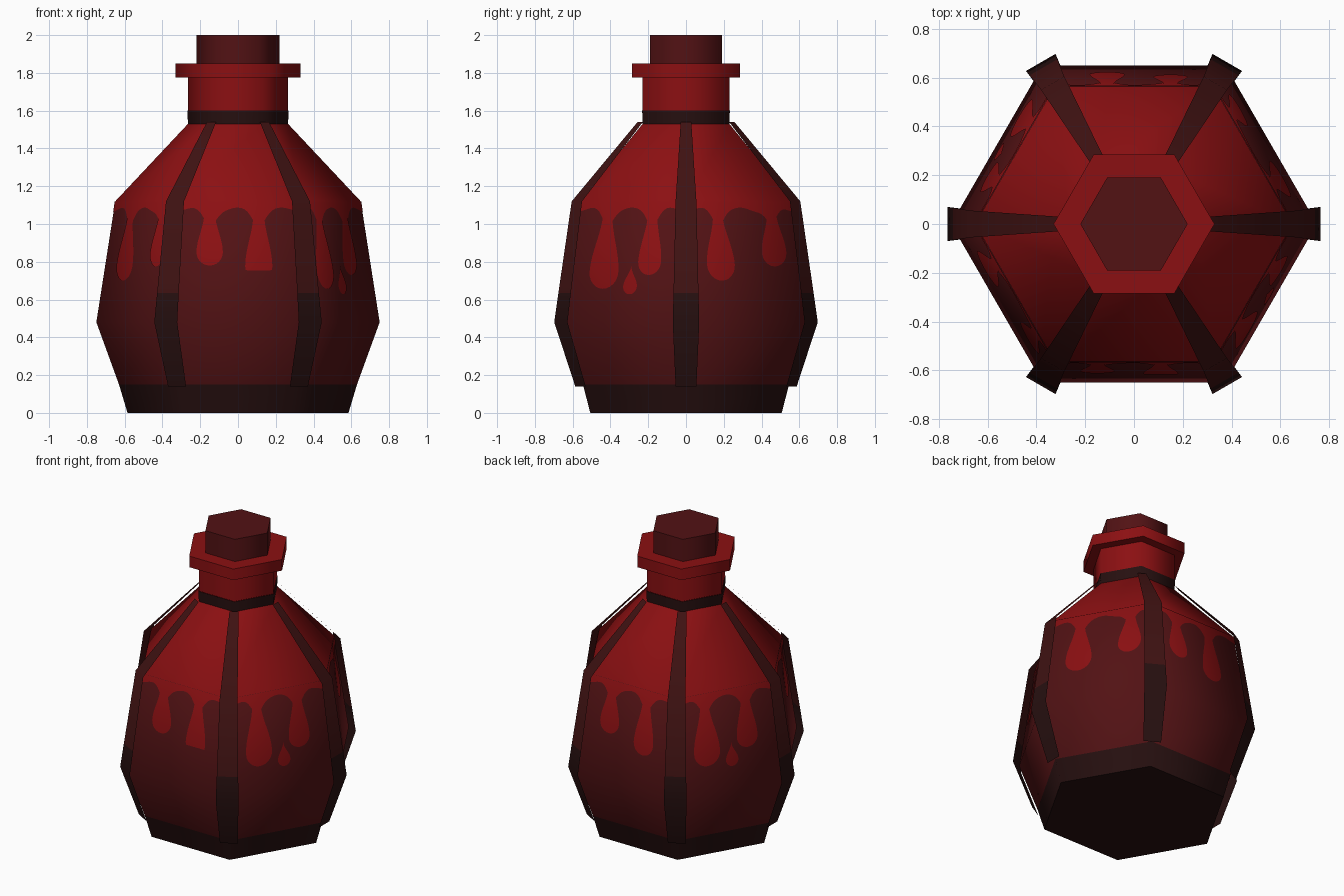
import bpy, math
from mathutils import Vector

cube = bpy.data.objects.get("Cube")
if cube:
    bpy.data.objects.remove(cube, do_unlink=True)


def material(name, r, g, b):
    m = bpy.data.materials.new(name)
    m.use_nodes = True
    m.diffuse_color = (r, g, b, 1)
    m.node_tree.nodes["Principled BSDF"].inputs["Base Color"].default_value = (r, g, b, 1)
    return m


BRIGHT = material("bright red", 0.26, 0.005, 0.006)
DARK = material("dark red", 0.085, 0.006, 0.007)
BROWN = material("dark brown", 0.05, 0.006, 0.006)
BLACK = material("near black", 0.02, 0.005, 0.005)


def add_mesh(name, verts, faces, mats):
    me = bpy.data.meshes.new(name)
    me.from_pydata(verts, [], faces)
    for m in mats:
        me.materials.append(m)
    ob = bpy.data.objects.new(name, me)
    bpy.context.collection.objects.link(ob)
    return ob


def smooth(ob, degrees=65):
    bpy.ops.object.select_all(action="DESELECT")
    ob.select_set(True)
    bpy.context.view_layer.objects.active = ob
    bpy.ops.object.shade_smooth_by_angle(angle=math.radians(degrees))


# Six-sided turned part from (radius, height) pairs; optional end caps
def hex_part(name, profile, mats, bottom=False, top=False):
    verts = [(r * math.cos(k * math.pi / 3), r * math.sin(k * math.pi / 3), z)
             for r, z in profile for k in range(6)]
    faces = [(i * 6 + k, i * 6 + (k + 1) % 6, i * 6 + 6 + (k + 1) % 6, i * 6 + 6 + k)
             for i in range(len(profile) - 1) for k in range(6)]
    if bottom:
        faces.append(tuple(range(5, -1, -1)))
    if top:
        n = len(verts)
        faces.append(tuple(range(n - 6, n)))
    ob = add_mesh(name, verts, faces, mats)
    smooth(ob)
    return ob


# Bottle parts
hex_part("base", [(0.585, 0), (0.63, 0.15)], [BLACK], bottom=True)
body = hex_part("body", [(0.63, 0.15), (0.75, 0.48), (0.65, 1.12), (0.265, 1.53)], [DARK, BRIGHT])
for p in body.data.polygons:
    p.material_index = int(p.center.z > 1.12)
hex_part("neck_ring", [(0.265, 1.53), (0.268, 1.6)], [BLACK])
hex_part("neck", [(0.265, 1.6), (0.265, 1.775)], [BRIGHT])
hex_part("collar", [(0.33, 1.775), (0.33, 1.85)], [BRIGHT], bottom=True, top=True)
hex_part("cork", [(0.22, 1.85), (0.22, 2.0)], [DARK], top=True)

# Flat straps floating just off each corner: (radius, half width, height)
strap = [(0.645, 0.055, 0.14), (0.765, 0.07, 0.48), (0.742, 0.066, 0.635),
         (0.667, 0.055, 1.12), (0.28, 0.028, 1.54)]
for k in range(6):
    a = k * math.pi / 3
    out = Vector((math.cos(a), math.sin(a), 0))
    side = Vector((-math.sin(a), math.cos(a), 0))
    verts = [out * r + side * w * s + Vector((0, 0, z)) for r, w, z in strap for s in (-1, 1)]
    faces = [(2 * i, 2 * i + 1, 2 * i + 3, 2 * i + 2) for i in range(len(strap) - 1)]
    ob = add_mesh(f"corner_strap_{k + 1}", verts, faces, [BLACK, BROWN])
    for p in ob.data.polygons:
        p.material_index = int(p.center.z > 0.63)
    smooth(ob)


def radius_at(z):
    return 0.75 - (z - 0.48) / 0.64 * 0.1


# Outline of one drip: neck widening into a round bulb
def drip_outline(u, top, bulb, half, neck, cut):
    right = []
    for i in range(9):
        s = i / 8
        w = neck + (half - neck) * s * s * (3 - 2 * s)
        right.append((w, top + (bulb - top) * s))
    for i in range(1, 7):
        t = i / 6 * math.pi / 2
        right.append((half * math.cos(t), bulb - half * math.sin(t)))
    left = [(-w, z) for w, z in right[-2::-1]]
    if neck == 0:
        left.pop()
    return [(u + w, max(z, cut)) for w, z in left[::-1] + right[::-1]]


# Drips on one wall as thin painted plates: (position, bulb height, half width)
def paint_wall(name, degrees, drips, drop=None, cut=0):
    a = math.radians(degrees)
    pts, faces = [], []
    # wavy lower edge of the bright coat
    n = 40
    for i in range(n + 1):
        f = i / n * 2 - 1
        low = 1.075 + 0.012 * math.cos(f * 9)
        u = f * radius_at(1.08) / 2
        for d in drips:
            low -= 0.075 * math.exp(-((u - d[0]) / 0.045) ** 2)
        pts += [(f * radius_at(1.12) / 2, 1.12, 0.003), (u, low, 0.003)]
    faces += [(2 * i, 2 * i + 1, 2 * i + 3, 2 * i + 2) for i in range(n)]
    shapes = [drip_outline(u, 1.06, b, h, 0.028, cut) for u, b, h in drips]
    if drop:
        shapes.append(drip_outline(drop[0], 0.78, drop[1], drop[2], 0, 0))
    for shape in shapes:
        # strips between the mirrored sides of the outline
        m = len(shape)
        start = len(pts)
        pts += [(u, z, 0.004) for u, z in shape]
        faces.append(tuple(range(start + m - 1, start - 1, -1)))
    out = Vector((math.cos(a), math.sin(a), 0))
    side = Vector((-math.sin(a), math.cos(a), 0))
    verts, normals = [], []
    for u, z, off in pts:
        r = radius_at(z)
        verts.append(out * (r * 0.866 + off) + side * u + Vector((0, 0, z)))
        turn = a + u / (r / 2) * math.pi / 6
        tilt = math.radians(-6 + (z - 0.48) / 0.64 * 30)
        normals.append(Vector((math.cos(turn), math.sin(turn), math.tan(tilt))).normalized())
    ob = add_mesh(name, verts, faces, [BRIGHT])
    # make every plate face outward
    for p in ob.data.polygons:
        if p.normal.dot(out) < 0:
            p.flip()
        p.use_smooth = True
    ob.data.update()
    ob.data.normals_split_custom_set_from_vertices(normals)


short_long = [(-0.15, 0.85, 0.07), (0.11, 0.775, 0.072)]
long_short = [(-0.14, 0.785, 0.085), (0.19, 0.85, 0.075)]
pair = [(-0.145, 0.745, 0.088), (0.13, 0.8, 0.07)]
paint_wall("front_drips", -90, short_long, cut=0.755)
paint_wall("back_drips", 90, short_long)
paint_wall("back_left_drips", 30, long_short)
paint_wall("front_right_drips", 210, long_short)
paint_wall("front_left_drips", -30, pair, drop=(0.02, 0.67, 0.042))
paint_wall("back_right_drips", 150, pair, drop=(0.02, 0.67, 0.042))
